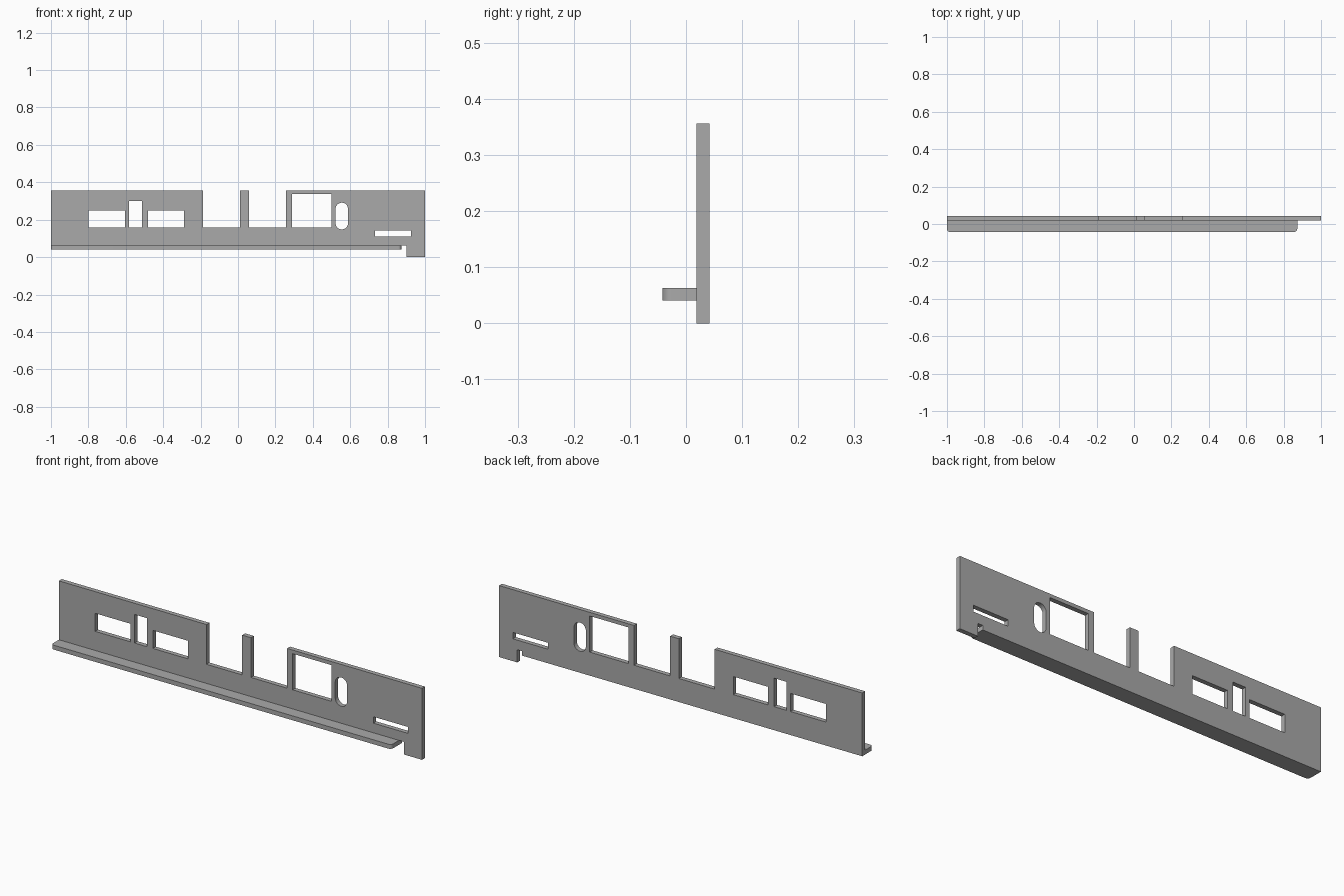
import bpy, bmesh, math
from mathutils import Matrix

cube = bpy.data.objects.get("Cube")
if cube:
    bpy.data.objects.remove(cube, do_unlink=True)

grey = bpy.data.materials.new("plain grey")
grey.use_nodes = True
colour = (0.4, 0.4, 0.4, 1)
grey.diffuse_color = colour
grey.node_tree.nodes["Principled BSDF"].inputs["Base Color"].default_value = colour


def rect(x0, x1, z0, z1):
    return [(x0, z0), (x1, z0), (x1, z1), (x0, z1)]


def arc(cx, cy, r, start, end, steps):
    return [(cx + r * math.cos(math.radians(start + (end - start) * i / steps)),
             cy + r * math.sin(math.radians(start + (end - start) * i / steps)))
            for i in range(steps + 1)]


def extruded(name, loops, depth, matrix):
    """Fill an outline with holes, extrude it and return a mesh object."""
    curve = bpy.data.curves.new(name + " outline", 'CURVE')
    curve.dimensions = '2D'
    curve.fill_mode = 'BOTH'
    curve.extrude = depth / 2
    for loop in loops:
        spline = curve.splines.new('POLY')
        spline.points.add(len(loop) - 1)
        for point, (u, v) in zip(spline.points, loop):
            point.co = (u, v, 0, 1)
        spline.use_cyclic_u = True
    helper = bpy.data.objects.new(name + " helper", curve)
    mesh = bpy.data.meshes.new_from_object(helper)
    bpy.data.objects.remove(helper, do_unlink=True)
    bpy.data.curves.remove(curve)

    # Weld the caps to the walls and merge flat triangles
    bm = bmesh.new()
    bm.from_mesh(mesh)
    bmesh.ops.remove_doubles(bm, verts=bm.verts, dist=1e-5)
    bmesh.ops.transform(bm, matrix=matrix, verts=bm.verts)
    bmesh.ops.recalc_face_normals(bm, faces=bm.faces)
    bm.to_mesh(mesh)
    bm.free()
    mesh.name = name
    mesh.materials.clear()
    mesh.materials.append(grey)
    obj = bpy.data.objects.new(name, mesh)
    bpy.context.collection.objects.link(obj)
    bpy.ops.object.select_all(action='DESELECT')
    obj.select_set(True)
    bpy.context.view_layer.objects.active = obj
    bpy.ops.object.shade_smooth_by_angle(angle=math.radians(30))
    return obj


TOP, SILL, BASE, LEDGE_TOP = 0.356, 0.158, 0.041, 0.063
LEDGE_END, FRONT, JOIN, BACK = 0.873, -0.042, 0.019, 0.042

# Upright plate: two top gaps with a post between, and a foot at the left end
outline = [(-1, BASE), (-1, TOP), (-0.187, TOP), (-0.187, SILL),
           (0.01, SILL), (0.01, TOP), (0.058, TOP), (0.058, SILL),
           (0.257, SILL), (0.257, TOP), (1, TOP), (1, 0), (0.9, 0),
           (0.9, LEDGE_TOP), (LEDGE_END, LEDGE_TOP), (LEDGE_END, BASE)]

# Windows through the plate
windows = [rect(-0.80, -0.605, SILL, 0.248),
           rect(-0.583, -0.514, SILL, 0.30),
           rect(-0.482, -0.29, SILL, 0.248),
           rect(0.288, 0.501, SILL, 0.338),
           rect(0.732, 0.924, 0.111, 0.143)]
slot = arc(0.555, 0.258, 0.033, 0, 180, 16) + arc(0.555, 0.181, 0.033, 180, 360, 16)

upright = Matrix.Translation((0, (JOIN + BACK) / 2, 0)) @ Matrix.Rotation(math.pi / 2, 4, 'X')
extruded("upright_plate", [outline] + windows + [slot], BACK - JOIN, upright)

# Flat ledge along the front with rounded front corners
r = 0.016
ledge = ([(LEDGE_END, JOIN), (-1, JOIN)]
         + arc(-1 + r, FRONT + r, r, 180, 270, 8)
         + arc(LEDGE_END - r, FRONT + r, r, 270, 360, 8))
extruded("front_ledge", [ledge], LEDGE_TOP - BASE,
         Matrix.Translation((0, 0, (BASE + LEDGE_TOP) / 2)))
